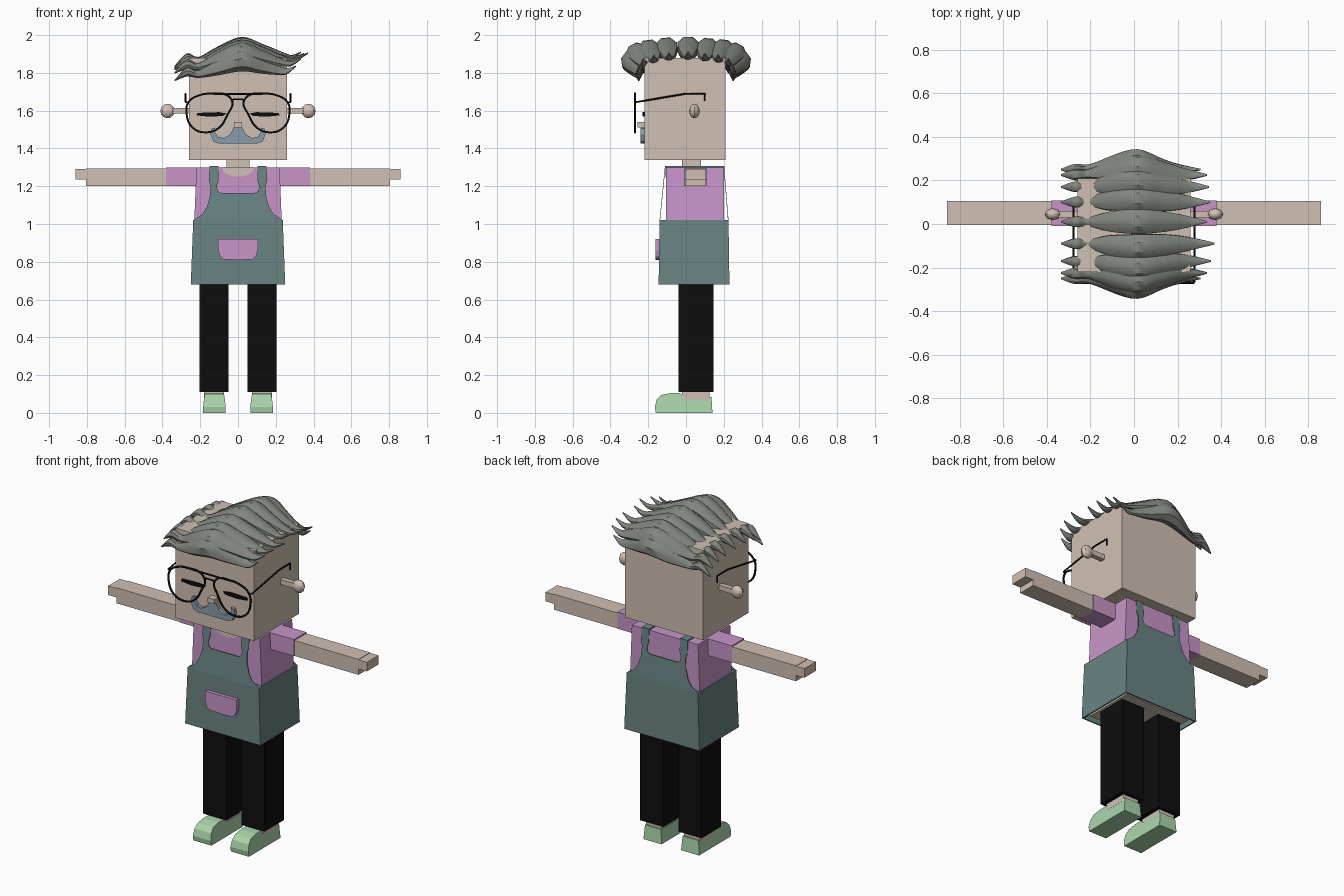
import bpy, bmesh, math
from mathutils import Vector

if "Cube" in bpy.data.objects:
    bpy.data.objects.remove(bpy.data.objects["Cube"], do_unlink=True)


def material(name, rgb):
    lin = [((c / 255 + 0.055) / 1.055) ** 2.4 for c in rgb] + [1]
    m = bpy.data.materials.new(name)
    m.use_nodes = True
    m.diffuse_color = lin
    m.node_tree.nodes["Principled BSDF"].inputs["Base Color"].default_value = lin
    return m


skin = material("skin", (208, 192, 179))
pink = material("pink cloth", (200, 149, 202))
teal = material("teal apron", (105, 132, 131))
black = material("black", (13, 13, 13))
green = material("mint shoe", (171, 213, 171))
grey = material("grey hair", (130, 134, 127))
blue = material("blue grey moustache", (137, 156, 172))


def finish(name, bm, mat, smooth=False):
    bmesh.ops.recalc_face_normals(bm, faces=bm.faces)
    me = bpy.data.meshes.new(name)
    bm.to_mesh(me)
    bm.free()
    me.materials.append(mat)
    ob = bpy.data.objects.new(name, me)
    bpy.context.collection.objects.link(ob)
    if smooth:
        bpy.ops.object.select_all(action='DESELECT')
        ob.select_set(True)
        bpy.context.view_layer.objects.active = ob
        bpy.ops.object.shade_smooth_by_angle(angle=math.radians(40))
    return ob


def box(name, x, y, z, mat, top=(0, 0)):
    """Box between ranges; top insets the upper corners in x and y."""
    bm = bmesh.new()
    bmesh.ops.create_cube(bm, size=1)
    for v in bm.verts:
        up = v.co.z > 0
        px, py = v.co.x > 0, v.co.y > 0
        v.co = (x[px] + (1 - 2 * px) * up * top[0], y[py] + (1 - 2 * py) * up * top[1], z[up])
    return finish(name, bm, mat)


def prism(name, pts, place, d0, d1, mat):
    """Extrude a 2D outline; place(u, v, d) gives the 3D point."""
    bm = bmesh.new()
    rings = [[bm.verts.new(place(u, v, d)) for u, v in pts] for d in (d0, d1)]
    for r in rings:
        bm.faces.new(r)
    n = len(pts)
    for i in range(n):
        j = (i + 1) % n
        bm.faces.new((rings[0][i], rings[0][j], rings[1][j], rings[1][i]))
    return finish(name, bm, mat)


def upright(u, v, d):
    return (u, d, v)


def mirrored(half):
    return half + [(-x, z) for x, z in reversed(half) if x > 0]


def wire(name, pts, closed, radius=0.006, spline='POLY'):
    cu = bpy.data.curves.new(name, 'CURVE')
    cu.dimensions = '3D'
    cu.bevel_depth, cu.bevel_resolution = radius, 1
    if spline == 'POLY':
        s = cu.splines.new('POLY')
        s.points.add(len(pts) - 1)
        for p, co in zip(s.points, pts):
            p.co = (*co, 1)
    else:
        s = cu.splines.new('BEZIER')
        s.resolution_u = 4
        s.bezier_points.add(len(pts) - 1)
        for p, co in zip(s.bezier_points, pts):
            p.co = co
            p.handle_left_type = p.handle_right_type = 'AUTO'
    s.use_cyclic_u = closed
    cu.materials.append(black)
    ob = bpy.data.objects.new(name, cu)
    bpy.context.collection.objects.link(ob)


# Head, neck, torso and apron skirt
box("head", (-.26, .26), (-.22, .21), (1.34, 1.88), skin)
box("neck", (-.06, .06), (-.02, .08), (1.28, 1.35), skin)
box("shirt", (-.232, .232), (-.106, .2), (1.0, 1.3), pink, (.012, 0))
box("hips", (-.22, .22), (-.11, .2), (.69, 1.0), skin)
skirt = box("apron_skirt", (-.25, .25), (-.145, .23), (.68, 1.02), teal, (.013, .005))
bm = bmesh.new()
bm.from_mesh(skirt.data)
bm.faces.ensure_lookup_table()
bmesh.ops.delete(bm, geom=[min(bm.faces, key=lambda f: f.calc_center_median().z)], context='FACES')
bm.to_mesh(skirt.data)
bm.free()
wall = skirt.modifiers.new("wall", 'SOLIDIFY')
wall.thickness = .012

# Neckline
arc = [(.085 * math.cos(a), 1.3 - .05 * math.sin(a)) for a in [math.pi * i / 12 for i in range(13)]]
prism("neckline", arc, upright, -.109, -.1, skin)
box("neckline_top", (-.08, .08), (-.108, .08), (1.295, 1.303), skin)

# Apron bib front and back, with shoulder straps
bib = mirrored([(0, 1.165), (.09, 1.165), (.108, 1.175), (.113, 1.2), (.103, 1.23), (.103, 1.308),
                (.152, 1.308), (.155, 1.23), (.145, 1.2), (.15, 1.14), (.165, 1.09), (.19, 1.05),
                (.237, 1.02), (0, 1.02)][::-1])
prism("bib_front", bib, lambda u, v, d: (u, -.14 + (v - 1.02) * .1 + d, v), 0, .003, teal)
prism("bib_back", bib, lambda u, v, d: (u, .225 - (v - 1.02) * .08 - d, v), 0, .003, teal)
for side, s in (("left", 1), ("right", -1)):
    box("strap_" + side, sorted((s * .103, s * .152)), (-.112, .203), (1.3, 1.308), teal)

# Pocket with rounded lower corners
pocket = mirrored([(0, .92), (.105, .92), (.105, .86), (.095, .828), (.075, .812), (0, .81)])
prism("pocket", pocket, upright, -.162, -.138, pink)

# Limbs, ears and face parts on each side
shoe_profile = [(.14, 0), (.135, .085), (-.01, .085), (-.03, .105), (-.08, .105),
                (-.13, .095), (-.155, .07), (-.165, .03), (-.16, 0)]
lens = [(.03, 1.645), (.065, 1.685), (.13, 1.69), (.2, 1.683), (.262, 1.645), (.272, 1.58),
        (.24, 1.51), (.17, 1.485), (.1, 1.51), (.055, 1.58)]
whisker = [(0, 1.515), (.022, 1.512), (.04, 1.475), (.075, 1.455), (.105, 1.462), (.125, 1.49),
           (.12, 1.51), (.14, 1.505), (.146, 1.475), (.13, 1.437), (.1, 1.425), (0, 1.425)]
for side, s in (("left", 1), ("right", -1)):
    def span(a, b):
        return sorted((s * a, s * b))
    box("sleeve_" + side, span(.2, .38), (-.01, .108), (1.2, 1.3), pink)
    box("forearm_" + side, span(.37, .805), (-.005, .105), (1.2, 1.293), skin)
    box("fingers_" + side, span(.8, .86), (-.005, .105), (1.235, 1.29), skin)
    box("trouser_" + side, span(.05, .205), (-.04, .145), (.11, .7), black)
    box("ankle_" + side, span(.075, .18), (-.02, .125), (.07, .12), skin)
    prism("shoe_" + side, shoe_profile,
          lambda u, v, d: (s * (.125 + d * (1 - max(0, v - .04) * 2.5)), u, v), -.06, .06, green)
    box("ear_stem_" + side, span(.25, .36), (.03, .06), (1.585, 1.615), skin)
    bm = bmesh.new()
    bmesh.ops.create_uvsphere(bm, u_segments=8, v_segments=6, radius=1)
    for v in bm.verts:
        v.co = (s * .373 + v.co.x * .038, .045 + v.co.y * .028, 1.598 + v.co.z * .038)
    finish("ear_" + side, bm, skin, True)
    wire("glasses_rim_" + side, [(s * x, -.27, z) for x, z in lens], True, spline='BEZIER')
    wire("glasses_temple_" + side, [(s * .262, -.27, 1.645), (s * .278, -.265, 1.645),
         (s * .278, 0, 1.69), (s * .278, .1, 1.69), (s * .278, .1, 1.65)], False, .005)
    lid = [(s * .06, 1.585), (s * .1, 1.592), (s * .215, 1.588), (s * .22, 1.575),
           (s * .15, 1.568), (s * .08, 1.572)]
    prism("closed_eye_" + side, lid, upright, -.229, -.22, black)
wire("glasses_top_bar", [(-.13, -.27, 1.688), (.13, -.27, 1.688)], False, .005)
wire("glasses_bridge", [(-.03, -.27, 1.645), (-.025, -.27, 1.66), (.025, -.27, 1.66), (.03, -.27, 1.645)], False, .005)
prism("moustache", mirrored(whisker), upright, -.24, -.215, blue)
box("nose", (-.022, .022), (-.258, -.21), (1.512, 1.54), skin)

# Hair lock stations: x, z, half width, half height
stations = [Vector(p) for p in (
    (-.335, 1.835, .004, .004), (-.27, 1.88, .026, .026), (-.21, 1.868, .022, .018),
    (-.11, 1.905, .05, .036), (.02, 1.94, .062, .055), (.14, 1.917, .052, .037),
    (.24, 1.893, .034, .018), (.3, 1.883, .02, .012), (.36, 1.91, .004, .004))]


def sample(i, t):
    """Catmull-Rom point between station i and i + 1."""
    a, b, c, d = (stations[max(0, min(k, len(stations) - 1))] for k in range(i - 1, i + 3))
    return b + (c - a) * .5 * t + (a - 2.5 * b + 2 * c - .5 * d) * t * t + (1.5 * (b - c) + (d - a) * .5) * t ** 3


def lock(name, y, dz, wide, reach, lean):
    bm = bmesh.new()
    rings = []
    sides = 8
    for k in range(4 * (len(stations) - 1) + 1):
        i = min(k // 4, len(stations) - 2)
        x, z, w, h = sample(i, k / 4 - i)
        w, h = max(w, .003) * wide, max(h, .003)
        bow = 1 + .16 * math.exp(-(x / .15) ** 2)
        ring = []
        for j in range(sides):
            a = math.tau * (j + .5) / sides
            u, v = w * math.cos(a), h * math.sin(a)
            ring.append(bm.verts.new((x * (reach if x > 0 else 1),
                                      y * bow + u * math.cos(lean) - v * math.sin(lean),
                                      z + dz + u * math.sin(lean) + v * math.cos(lean))))
        rings.append(ring)
    for r0, r1 in zip(rings, rings[1:]):
        for j in range(sides):
            n = (j + 1) % sides
            bm.faces.new((r0[j], r0[n], r1[n], r1[j]))
    bm.faces.new(rings[0])
    bm.faces.new(rings[-1])
    finish(name, bm, grey, True)


# Crown locks, then two layered locks draped over the front and back edges
crown = ((.17, -.015, .96), (.1, -.008, .97), (.01, 0, .93), (-.09, -.005, 1.03), (-.17, -.017, .98))
for n, (y, dz, reach) in enumerate(crown):
    lock(f"crown_lock_{n + 1}", y, dz, 1, reach, -y * .8)
for side, s in (("back", 1), ("front", -1)):
    lock("upper_lock_" + side, s * .225, -.035, 1, .93, -s * .5)
    lock("lower_lock_" + side, s * .25, -.075, .95, .85, -s * .95)
